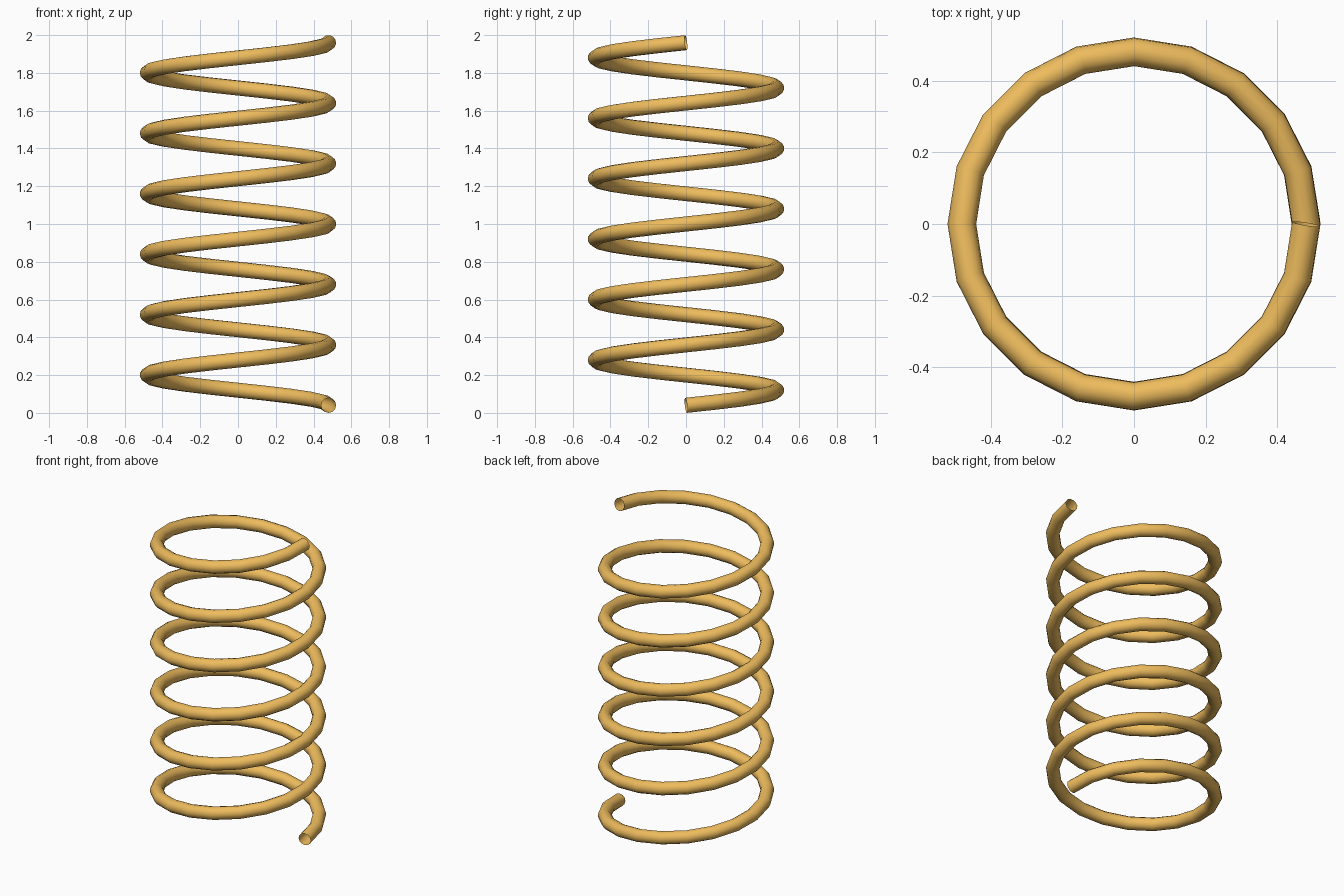
import bpy
from math import cos, sin, tau

if "Cube" in bpy.data.objects:
    bpy.data.objects.remove(bpy.data.objects["Cube"])

RADIUS, WIRE, TURNS, STEPS = 0.48, 0.04, 6, 20
PITCH = (2.0 - 2 * WIRE) / TURNS

# Helical centre line, counter-clockwise going up
curve = bpy.data.curves.new("coil_spring", 'CURVE')
curve.dimensions = '3D'
spline = curve.splines.new('POLY')
count = TURNS * STEPS + 1
spline.points.add(count - 1)
for i, p in enumerate(spline.points):
    a = tau * i / STEPS
    p.co = (RADIUS * cos(a), RADIUS * sin(a), WIRE + PITCH * i / STEPS, 1)
spline.use_smooth = True

# Round wire with open ends
curve.bevel_depth = WIRE
curve.bevel_resolution = 4
curve.use_fill_caps = False

spring = bpy.data.objects.new("coil_spring", curve)
bpy.context.collection.objects.link(spring)
bpy.context.view_layer.objects.active = spring
spring.select_set(True)
bpy.ops.object.convert(target='MESH')
spring = bpy.context.object

mat = bpy.data.materials.new("golden_wire")
mat.diffuse_color = (0.85, 0.5, 0.11, 1)
mat.use_nodes = True
mat.node_tree.nodes["Principled BSDF"].inputs["Base Color"].default_value = mat.diffuse_color
spring.data.materials.clear()
spring.data.materials.append(mat)
